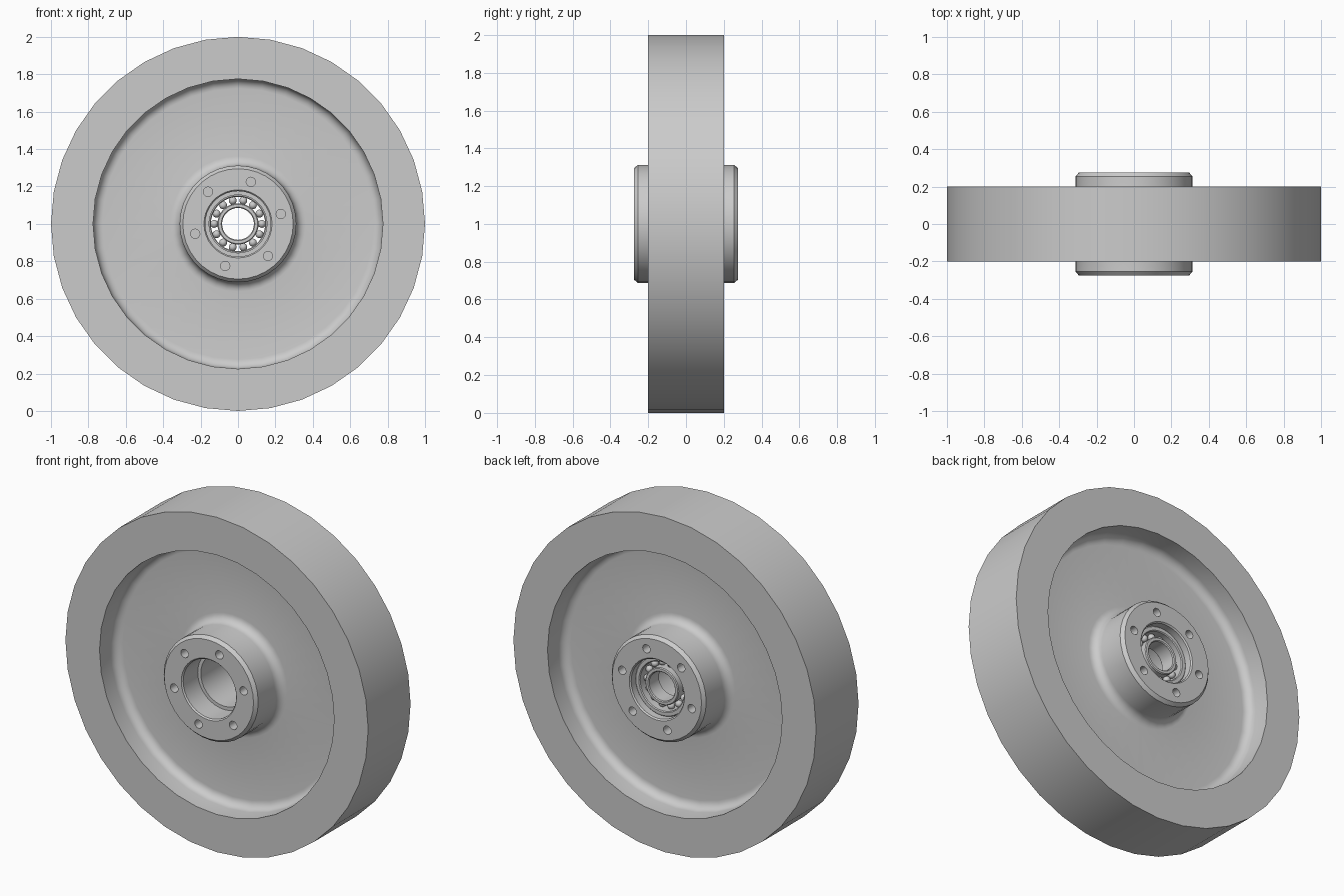
import bpy, bmesh
from math import sin, cos, pi, radians
from mathutils import Matrix, Vector

cube = bpy.data.objects.get("Cube")
if cube:
    bpy.data.objects.remove(cube, do_unlink=True)

CENTRE = Vector((0, 0, 1))
SIDES = 36

grey = bpy.data.materials.new("plain_grey")
grey.use_nodes = True
COLOUR = (0.6, 0.6, 0.6, 1)
grey.diffuse_color = COLOUR
grey.node_tree.nodes["Principled BSDF"].inputs["Base Color"].default_value = COLOUR


def finish(name, bm):
    bmesh.ops.recalc_face_normals(bm, faces=bm.faces)
    mesh = bpy.data.meshes.new(name)
    bm.to_mesh(mesh)
    bm.free()
    mesh.materials.append(grey)
    obj = bpy.data.objects.new(name, mesh)
    bpy.context.collection.objects.link(obj)
    obj.location = CENTRE
    return obj


def select(obj):
    bpy.ops.object.select_all(action='DESELECT')
    obj.select_set(True)
    bpy.context.view_layer.objects.active = obj


def smooth(obj):
    select(obj)
    bpy.ops.object.shade_smooth_by_angle(angle=radians(30))


def lathe(name, profile):
    """Turn a closed (radius, y) profile around the y axle."""
    bm = bmesh.new()
    rings = []
    for i in range(SIDES):
        a = 2 * pi * i / SIDES
        rings.append([bm.verts.new((r * cos(a), y, r * sin(a))) for r, y in profile])
    count = len(profile)
    for i in range(SIDES):
        here, there = rings[i], rings[(i + 1) % SIDES]
        for j in range(count):
            k = (j + 1) % count
            bm.faces.new((here[j], here[k], there[k], there[j]))
    return finish(name, bm)


def arc(cr, cy, radius, start, end, steps=6):
    angles = [radians(start + (end - start) * i / steps) for i in range(steps + 1)]
    return [(cr + radius * cos(a), cy + radius * sin(a)) for a in angles]


def mirrored(half):
    return half + [(r, -y) for r, y in reversed(half)]


def washer(inner, outer, y0, y1, c=0.005):
    """Ring section with chamfered edges."""
    return [(inner, y0 + c), (inner + c, y0), (outer - c, y0), (outer, y0 + c),
            (outer, y1 - c), (outer - c, y1), (inner + c, y1), (inner, y1 - c)]


# Tyre band
smooth(lathe("tyre", [(0.88, -0.2), (1, -0.2), (1, 0.2), (0.88, 0.2)]))

# Hub, web and rim in one turned piece
half = [(0.155, -0.13), (0.175, -0.13), (0.175, -0.267), (0.182, -0.275),
        (0.295, -0.275), (0.312, -0.255)]
half += arc(0.362, -0.1, 0.05, 180, 90)
half += arc(0.725, -0.1, 0.05, 90, 0)
half += [(0.775, -0.2), (0.88, -0.2)]
wheel = lathe("wheel_body", mirrored(half))

# Blind bolt holes on both hub faces
bm = bmesh.new()
for side in (-1, 1):
    for i in range(6):
        a = radians(13 + 60 * i)
        place = Matrix.Translation((0.235 * cos(a), side * 0.25, 0.235 * sin(a)))
        bmesh.ops.create_cone(bm, cap_ends=True, segments=16, radius1=0.025, radius2=0.025,
                              depth=0.2, matrix=place @ Matrix.Rotation(pi / 2, 4, 'X'))
cutter = finish("bolt_hole_cutter", bm)
cutter.hide_render = True
select(wheel)
cut = wheel.modifiers.new("bolt_holes", 'BOOLEAN')
cut.operation = 'DIFFERENCE'
cut.solver = 'EXACT'
cut.object = cutter
bpy.ops.object.modifier_apply(modifier=cut.name)
bpy.data.objects.remove(cutter, do_unlink=True)
smooth(wheel)

# Ball bearing seated at the back of the hub
smooth(lathe("bearing_outer_ring", washer(0.145, 0.175, 0.13, 0.23)))
smooth(lathe("bearing_inner_ring", washer(0.085, 0.11, 0.13, 0.23)))
bm = bmesh.new()
BALLS = 14
for i in range(BALLS):
    a = 2 * pi * i / BALLS
    bmesh.ops.create_uvsphere(bm, u_segments=16, v_segments=10, radius=0.021,
                              matrix=Matrix.Translation((0.1275 * cos(a), 0.18, 0.1275 * sin(a))))
smooth(finish("bearing_balls", bm))
